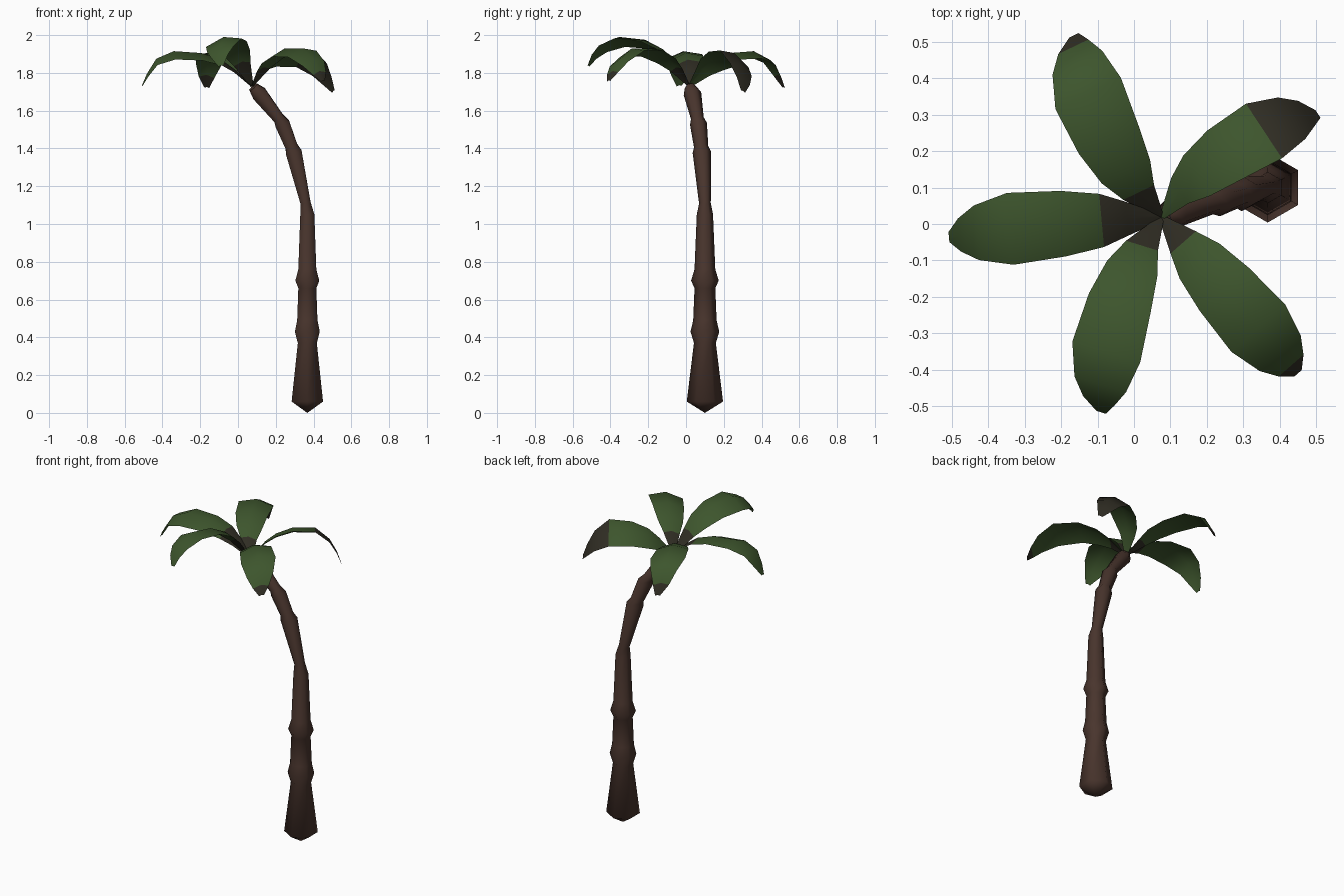
import bpy, bmesh, math
from mathutils import Vector

cube = bpy.data.objects.get("Cube")
if cube:
    bpy.data.objects.remove(cube)


def material(name, rgb):
    m = bpy.data.materials.new(name)
    m.use_nodes = True
    m.diffuse_color = (*rgb, 1)
    bsdf = next(n for n in m.node_tree.nodes if n.type == 'BSDF_PRINCIPLED')
    bsdf.inputs["Base Color"].default_value = (*rgb, 1)
    bsdf.inputs["Roughness"].default_value = 0.9
    return m


bark = material("bark brown", (0.066, 0.035, 0.026))
green = material("leaf green", (0.047, 0.091, 0.026))
dry = material("dry leaf brown", (0.029, 0.026, 0.017))


def finish(bm, name, mats, angle):
    mesh = bpy.data.meshes.new(name)
    bm.to_mesh(mesh)
    bm.free()
    obj = bpy.data.objects.new(name, mesh)
    bpy.context.collection.objects.link(obj)
    for m in mats:
        mesh.materials.append(m)
    bpy.ops.object.select_all(action='DESELECT')
    obj.select_set(True)
    bpy.context.view_layer.objects.active = obj
    bpy.ops.object.shade_smooth_by_angle(angle=math.radians(angle))


# Trunk: hexagonal rings (x, y, z, radius) swept along a bent path
RINGS = [
    (.367, .1, .06, .096), (.367, .1, .37, .058), (.367, .1, .43, .076),
    (.367, .1, .49, .062), (.367, .1, .66, .055), (.367, .1, .7, .073),
    (.367, .1, .76, .055), (.367, .1, 1.05, .043), (.358, .1, 1.11, .031),
    (.295, .084, 1.38, .049), (.283, .08, 1.41, .038), (.235, .066, 1.53, .045),
    (.215, .06, 1.56, .034), (.112, .034, 1.69, .047), (.08, .022, 1.725, .03),
]


def build_trunk():
    bm = bmesh.new()
    centers = [Vector(r[:3]) for r in RINGS]
    loops = []
    for i, c in enumerate(centers):
        axis = centers[min(i + 1, len(centers) - 1)] - centers[max(i - 1, 0)]
        turn = Vector((0, 0, 1)).rotation_difference(axis.normalized())
        angles = [math.radians(30 + 60 * k) for k in range(6)]
        loops.append([bm.verts.new(c + turn @ Vector((math.cos(a), math.sin(a), 0)) * RINGS[i][3])
                      for a in angles])
    for a, b in zip(loops, loops[1:]):
        for k in range(6):
            n = (k + 1) % 6
            bm.faces.new((a[k], a[n], b[n], b[k]))
    # Pointed foot and closed crown
    foot = bm.verts.new((.367, .1, 0))
    for k in range(6):
        bm.faces.new((foot, loops[0][(k + 1) % 6], loops[0][k]))
    bm.faces.new(loops[-1])
    finish(bm, "trunk", [bark], 70)


# Leaf outline: fraction of the length and half width at each row
ROWS = [(0, .008), (.16, .047), (.28, .074), (.46, .091), (.71, .1), (.87, .076), (.95, .046), (1, .014)]
HUB = Vector((.075, .018, 1.73))
ARCH = 0.3


def build_leaf(name, tip, heights, roll, bow, base_rows, tip_rows):
    """Arched blade from the hub to the tip, rolled about its run and bowed sideways."""
    bm = bmesh.new()
    run = Vector((tip[0] - HUB.x, tip[1] - HUB.y, 0))
    flat = Vector((-run.y, run.x, 0)).normalized()
    up = Vector((0, 0, 1))
    angle = math.radians(roll)
    side = flat * math.cos(angle) + up * math.sin(angle)
    rows = []
    for (t, w), z in zip(ROWS, [HUB.z] + heights):
        shift = flat * bow * math.sqrt(abs(math.sin(math.pi * t)))
        mid = Vector((HUB.x, HUB.y, z)) + run * t + shift
        rows.append([bm.verts.new(mid + side * w * s - up * ARCH * w * abs(s)) for s in (-1, 0, 1)])
    last = len(rows) - 2
    for i, (a, b) in enumerate(zip(rows, rows[1:])):
        for k in range(2):
            f = bm.faces.new((a[k], b[k], b[k + 1], a[k + 1]))
            f.material_index = int(i < base_rows or i > last - tip_rows)
    finish(bm, name, [green, dry], 60)


build_trunk()
build_leaf("right_leaf", (-.508, -.036), [1.82, 1.87, 1.905, 1.915, 1.875, 1.8, 1.735], -8, -.008, 2, 0)
build_leaf("front_leaf", (-.09, -.517), [1.86, 1.925, 1.975, 1.99, 1.95, 1.9, 1.84], 13, -.04, 1, 0)
build_leaf("front_left_leaf", (.45, -.41), [1.83, 1.885, 1.93, 1.93, 1.87, 1.81, 1.76], 10, 0, 1, 1)
build_leaf("left_leaf", (.505, .302), [1.82, 1.865, 1.9, 1.905, 1.84, 1.77, 1.705], -26, .048, 0, 3)
build_leaf("back_leaf", (-.165, .518), [1.82, 1.87, 1.905, 1.915, 1.87, 1.79, 1.725], 5, .038, 1, 1)
